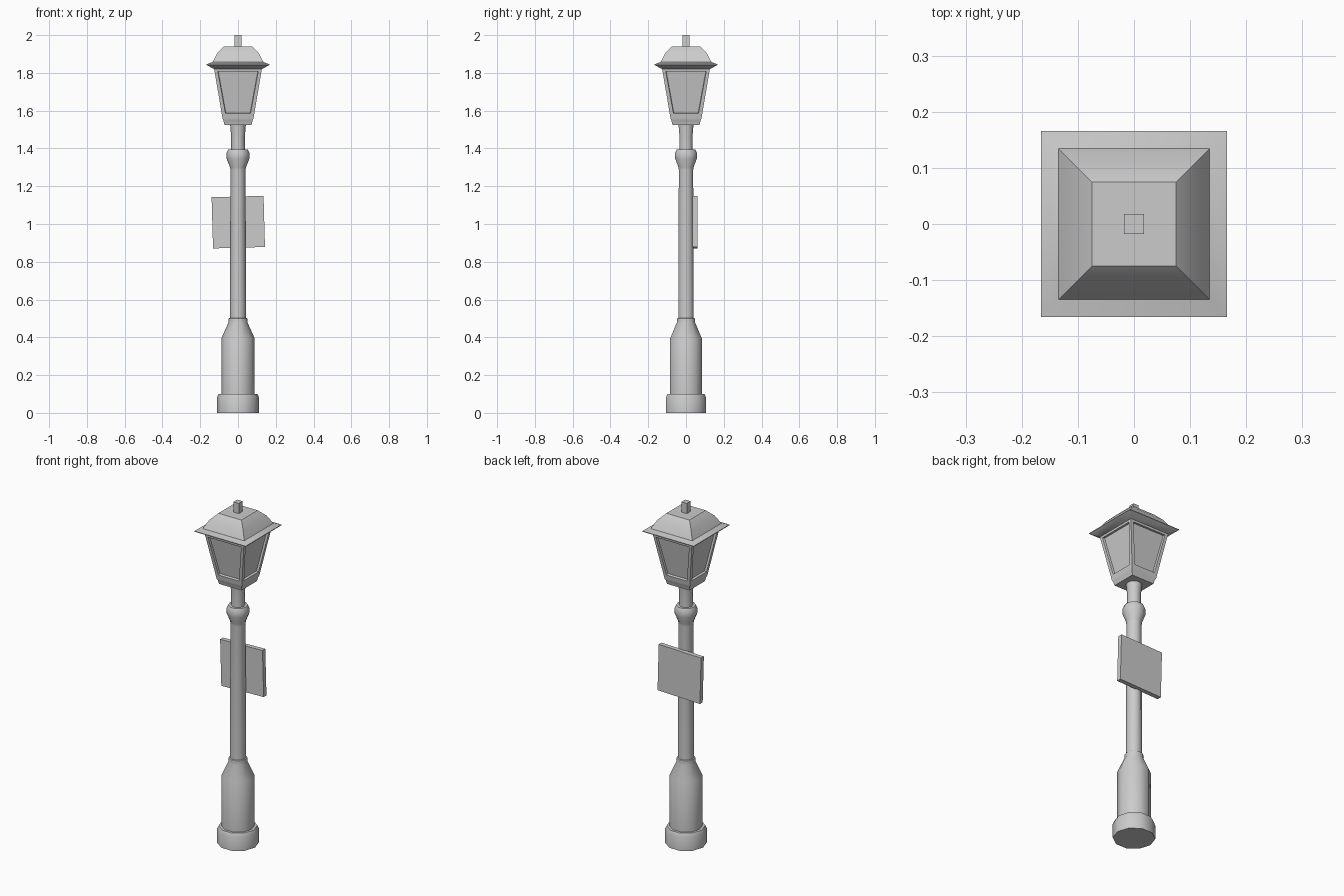
import bpy, bmesh, math

if "Cube" in bpy.data.objects:
    bpy.data.objects.remove(bpy.data.objects["Cube"])


def finish(name, bm, angle=40):
    bmesh.ops.recalc_face_normals(bm, faces=bm.faces)
    mesh = bpy.data.meshes.new(name)
    bm.to_mesh(mesh)
    bm.free()
    obj = bpy.data.objects.new(name, mesh)
    bpy.context.collection.objects.link(obj)
    bpy.ops.object.select_all(action='DESELECT')
    obj.select_set(True)
    bpy.context.view_layer.objects.active = obj
    bpy.ops.object.shade_smooth_by_angle(angle=math.radians(angle))
    return obj


def turned(profile, sides):
    """Capped stack of polygon rings; for 4 sides the radius is the half width."""
    bm = bmesh.new()
    scale, turn = (math.sqrt(2), math.pi / 4) if sides == 4 else (1, 0)
    rings = []
    for r, z in profile:
        rings.append([bm.verts.new((r * scale * math.cos(turn + math.tau * i / sides),
                                    r * scale * math.sin(turn + math.tau * i / sides), z))
                      for i in range(sides)])
    for a, b in zip(rings, rings[1:]):
        for i in range(sides):
            j = (i + 1) % sides
            bm.faces.new((a[i], a[j], b[j], b[i]))
    bm.faces.new(rings[0][::-1])
    bm.faces.new(rings[-1])
    return bm


def box(name, size, centre, tilt=0):
    bm = bmesh.new()
    bmesh.ops.create_cube(bm, size=1)
    bmesh.ops.scale(bm, vec=size, verts=bm.verts)
    obj = finish(name, bm)
    obj.location = centre
    obj.rotation_euler.y = math.radians(tilt)
    return obj


# Ten-sided post: plinth, pedestal, collar, shaft, bulb and neck
post = [(.111, 0), (.111, .083), (.103, .1), (.088, .1), (.088, .395), (.05, .48),
        (.051, .487), (.049, .5), (.043, .503), (.04, 1.285), (.042, 1.3),
        (.06, 1.345), (.061, 1.375), (.052, 1.395), (.037, 1.395),
        (.036, 1.46), (.042, 1.53)]
finish("post", turned(post, 10))

# Square lantern foot
finish("lantern_foot", turned([(.072, 1.525), (.077, 1.548), (.083, 1.56), (.083, 1.572)], 4))

# Tapered lantern body with a recessed pane on each side
bm = turned([(.083, 1.565), (.127, 1.825)], 4)
bm.normal_update()
bmesh.ops.recalc_face_normals(bm, faces=bm.faces)
panes = [f for f in bm.faces if abs(f.normal.z) < .5]
bmesh.ops.inset_individual(bm, faces=panes, thickness=.026)
bmesh.ops.inset_individual(bm, faces=panes, thickness=.003, depth=-.012)
finish("lantern_body", bm, 30)

# Flared brim and domed roof
roof = [(.127, 1.82), (.166, 1.842), (.166, 1.846), (.135, 1.857),
        (.11, 1.904), (.075, 1.94)]
finish("roof", turned(roof, 4))

# Finial on the roof
box("finial", (.035, .035, .065), (0, 0, 1.9675))

# Slightly crooked sign board on the back of the post
box("sign_board", (.275, .026, .271), (.0015, .047, 1.01), -1.6)
